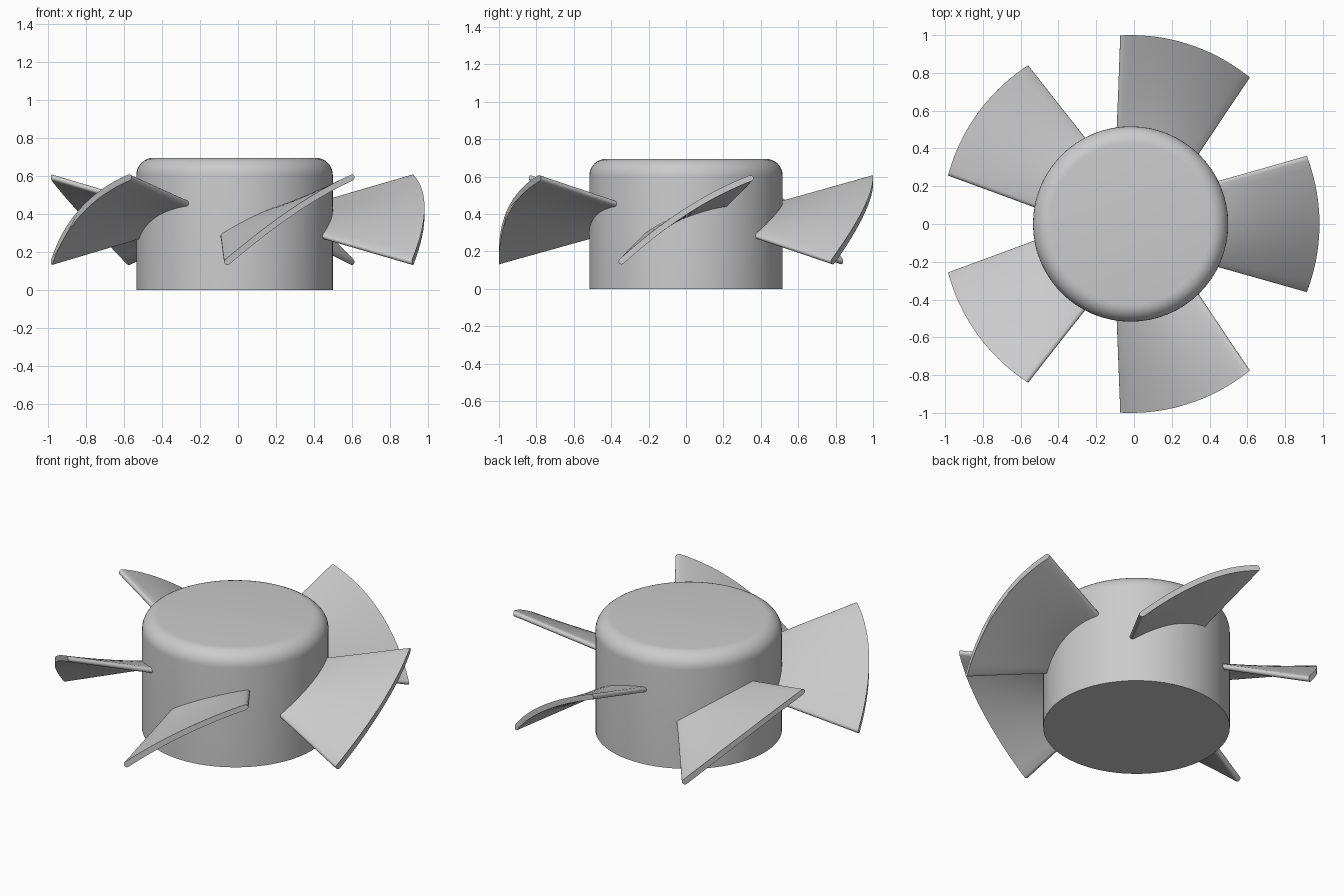
import bpy, bmesh
from math import sin, cos, pi, sqrt, radians
from mathutils import Vector, Matrix

cube = bpy.data.objects.get("Cube")
if cube:
    bpy.data.objects.remove(cube)

AXIS_X = -0.018      # shaft offset that centres the five blades
HUB_R, HUB_H, ROUND = 0.517, 0.695, 0.09
BLADES = 5

grey = bpy.data.materials.new("plain grey")
grey.use_nodes = True
grey.diffuse_color = (0.6, 0.6, 0.6, 1)
grey.node_tree.nodes["Principled BSDF"].inputs["Base Color"].default_value = (0.6, 0.6, 0.6, 1)


def finish(bm, name, angle):
    bmesh.ops.recalc_face_normals(bm, faces=bm.faces)
    mesh = bpy.data.meshes.new(name)
    bm.to_mesh(mesh)
    bm.free()
    mesh.materials.append(grey)
    obj = bpy.data.objects.new(name, mesh)
    bpy.context.collection.objects.link(obj)
    bpy.ops.object.select_all(action='DESELECT')
    obj.select_set(True)
    bpy.context.view_layer.objects.active = obj
    bpy.ops.object.shade_smooth_by_angle(angle=radians(angle))
    return obj


def loft(bm, rings):
    """Skin a list of closed rings and cap both ends."""
    loops = [[bm.verts.new(p) for p in ring] for ring in rings]
    n = len(loops[0])
    for a, b in zip(loops, loops[1:]):
        for i in range(n):
            j = (i + 1) % n
            bm.faces.new((a[i], a[j], b[j], b[i]))
    bm.faces.new(loops[0])
    bm.faces.new(loops[-1])


# Hub: straight drum with a rounded top rim
profile = [(HUB_R, 0)]
for k in range(9):
    a = k / 8 * pi / 2
    profile.append((HUB_R - ROUND + ROUND * cos(a), HUB_H - ROUND + ROUND * sin(a)))
bm = bmesh.new()
loft(bm, [[(AXIS_X + r * cos(i * pi / 32), r * sin(i * pi / 32), z) for i in range(64)]
          for r, z in profile])
finish(bm, "hub", 40)


def blade_section(r, steps=16, half_thick=0.016, cap=6):
    """Cambered strip with round edges, wrapped on a cylinder of radius r."""
    grow = r - 0.52
    width = 0.213 + 0.275 * grow
    rise = 0.0875 + 0.281 * grow
    camber = 0.028 + 0.035 * grow

    def frame(t):
        centre = Vector((width * t, 0.369 + rise * t + camber * (1 - t * t)))
        along = Vector((width, rise - 2 * camber * t)).normalized()
        return centre, along, Vector((-along.y, along.x))

    ts = [-1 + 2 * i / steps for i in range(steps + 1)]
    pts = []
    for side in (1, -1):
        for t in ts if side == 1 else reversed(ts):
            c, along, normal = frame(t)
            pts.append(c + normal * half_thick * side)
        # semicircular edge
        c, along, normal = frame(side)
        for k in range(1, cap):
            a = k * pi / cap
            pts.append(c + side * half_thick * (normal * cos(a) + along * sin(a)))
    return [Vector((sqrt(r * r - p.x ** 2), p.x, p.y)) for p in pts]


# Blades: one twisted section loft, repeated round the shaft
for n in range(BLADES):
    spin = Matrix.Translation((AXIS_X, 0, 0)) @ Matrix.Rotation(2 * pi * n / BLADES, 4, 'Z')
    bm = bmesh.new()
    loft(bm, [[spin @ p for p in blade_section(0.44 + 0.08 * k)] for k in range(8)])
    finish(bm, f"blade_{n + 1}", 40)
